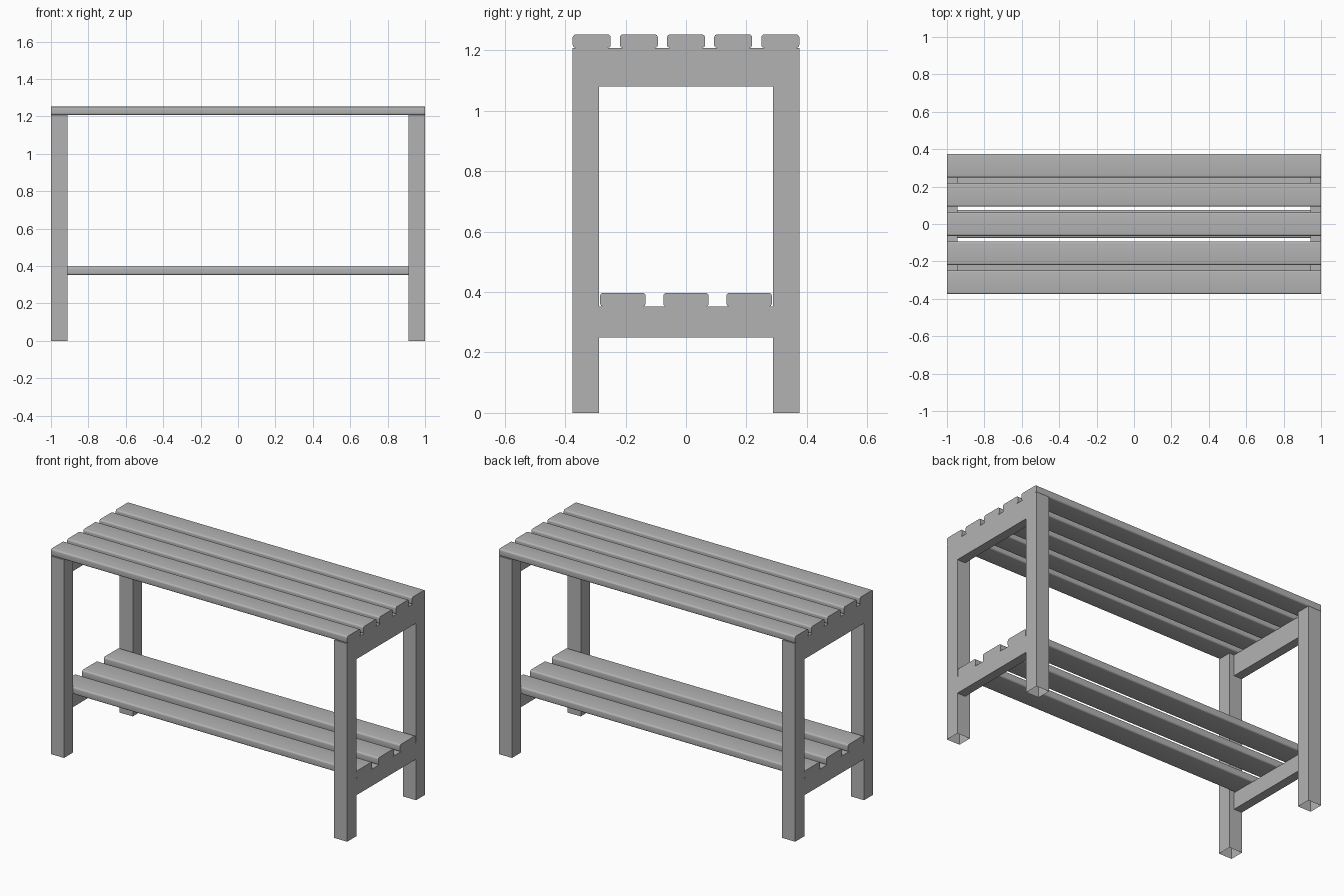
import bpy
import bmesh
from mathutils import Matrix, Vector

cube = bpy.data.objects.get("Cube")
if cube:
    bpy.data.objects.remove(cube, do_unlink=True)

GREY = (0.45, 0.45, 0.45, 1.0)
grey = bpy.data.materials.new("plain_grey")
grey.use_nodes = True
grey.diffuse_color = GREY
grey.node_tree.nodes["Principled BSDF"].inputs["Base Color"].default_value = GREY


def box(name, low, high, round_edges=0.0, open_bottom=False):
    """Box between two corners; long x edges can be rounded, the underside left open."""
    low, high = Vector(low), Vector(high)
    bm = bmesh.new()
    bmesh.ops.create_cube(bm, size=1, matrix=Matrix.Translation((low + high) / 2)
                          @ Matrix.Diagonal((*(high - low), 1)))
    if open_bottom:
        bm.normal_update()
        under = [f for f in bm.faces if f.normal.z < -0.9]
        bmesh.ops.delete(bm, geom=under, context='FACES_ONLY')
    if round_edges:
        long_edges = [e for e in bm.edges
                      if abs(e.verts[0].co.x - e.verts[1].co.x) > 0.1]
        bmesh.ops.bevel(bm, geom=long_edges, offset=round_edges, segments=4,
                        profile=0.5, affect='EDGES')
    mesh = bpy.data.meshes.new(name)
    bm.to_mesh(mesh)
    bm.free()
    mesh.materials.append(grey)
    obj = bpy.data.objects.new(name, mesh)
    bpy.context.collection.objects.link(obj)
    if round_edges:
        bpy.ops.object.select_all(action='DESELECT')
        obj.select_set(True)
        bpy.context.view_layer.objects.active = obj
        bpy.ops.object.shade_smooth_by_angle()
    return obj


def slats(name, count, spacing, width, bottom, top):
    """Row of rounded boards running the full length."""
    for i in range(count):
        y = (i - (count - 1) / 2) * spacing
        box(f"{name}_{i + 1}", (-1, y - width / 2, bottom),
            (1, y + width / 2, top), round_edges=0.01)


SEAT_BOTTOM, SEAT_TOP = 1.208, 1.252
SHELF_BOTTOM, SHELF_TOP = 0.352, 0.397
HALF_DEPTH, LEG_INNER = 0.375, 0.288

# Legs and cross rails at each end
for side, x0, x1 in (("left", 0.912, 1.0), ("right", -1.0, -0.912)):
    for end, y0, y1 in (("front", -HALF_DEPTH, -LEG_INNER),
                        ("back", LEG_INNER, HALF_DEPTH)):
        box(f"{end}_{side}_leg", (x0, y0, 0), (x1, y1, SEAT_BOTTOM), open_bottom=True)
    r0, r1 = (0.945, 1.0) if side == "left" else (-1.0, -0.945)
    box(f"{side}_seat_rail", (r0, -LEG_INNER, 1.08), (r1, LEG_INNER, SEAT_BOTTOM))
    box(f"{side}_shelf_rail", (r0, -LEG_INNER, 0.25), (r1, LEG_INNER, SHELF_BOTTOM))

# Seat and shelf boards
slats("seat_slat", 5, 0.156, 0.126, SEAT_BOTTOM, SEAT_TOP)
slats("shelf_slat", 3, 0.209, 0.15, SHELF_BOTTOM, SHELF_TOP)
